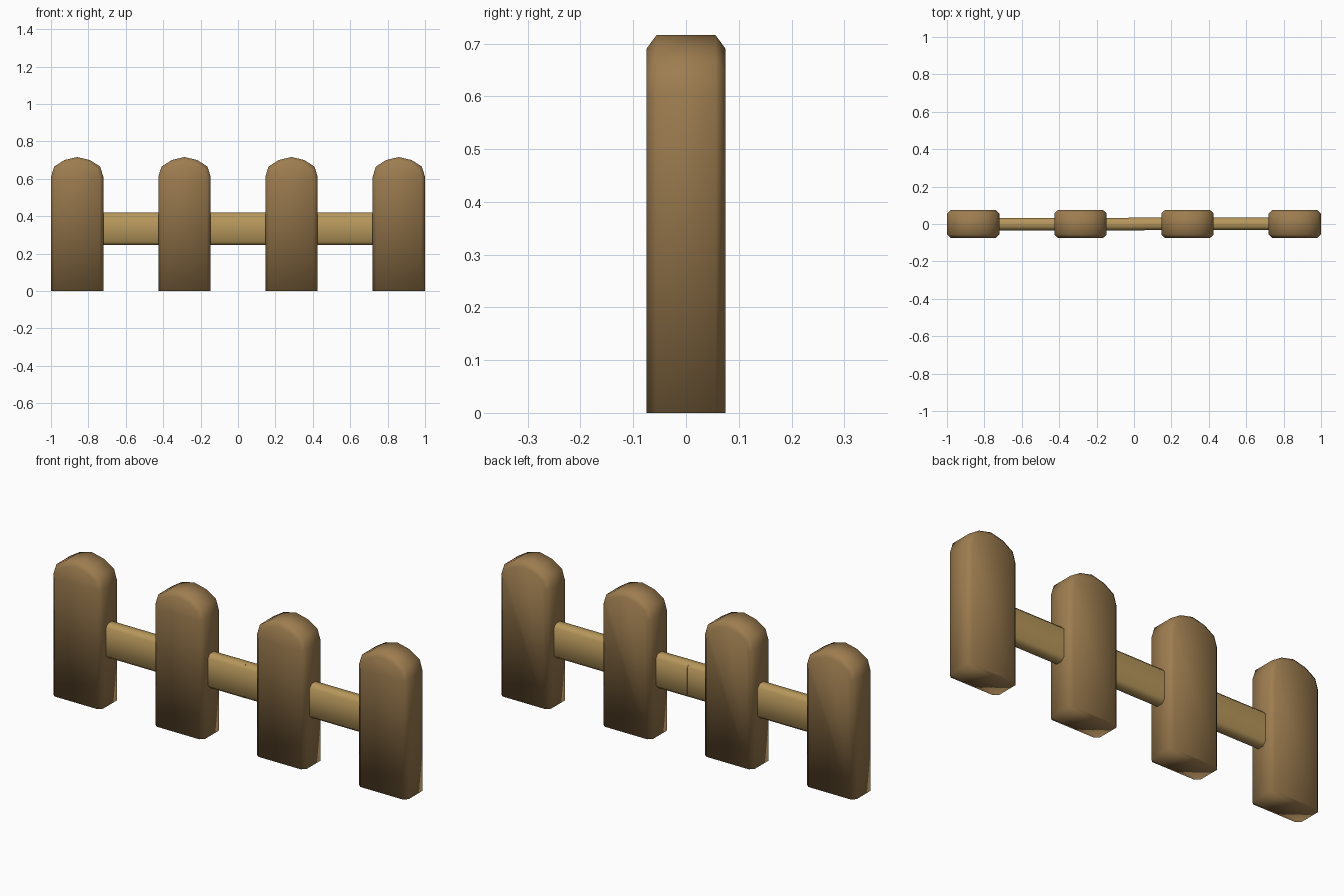
import bpy, bmesh

if "Cube" in bpy.data.objects:
    bpy.data.objects.remove(bpy.data.objects["Cube"])


def material(name, color):
    m = bpy.data.materials.new(name)
    m.diffuse_color = color
    m.use_nodes = True
    m.node_tree.nodes["Principled BSDF"].inputs["Base Color"].default_value = m.diffuse_color
    return m


picket_wood = material("picket_wood", (0.34, 0.205, 0.08, 1))
rail_wood = material("rail_wood", (0.47, 0.31, 0.105, 1))


def loft(name, rings, mat):
    """Join matching closed rings of points and cap both ends, smooth shaded."""
    bm = bmesh.new()
    loops = [[bm.verts.new(p) for p in ring] for ring in rings]
    n = len(loops[0])
    for a, b in zip(loops, loops[1:]):
        for i in range(n):
            j = (i + 1) % n
            bm.faces.new((a[i], a[j], b[j], b[i]))
    bm.faces.new(loops[0])
    bm.faces.new(loops[-1])
    bmesh.ops.recalc_face_normals(bm, faces=bm.faces)
    for f in bm.faces:
        f.smooth = True
    me = bpy.data.meshes.new(name)
    bm.to_mesh(me)
    bm.free()
    me.materials.append(mat)
    ob = bpy.data.objects.new(name, me)
    bpy.context.collection.objects.link(ob)
    return ob


# Pickets: rounded-top outline, inset on the front and back faces
def outline(y, half):
    right = [(x, z) for x, z in half]
    left = [(-x, z) for x, z in reversed(half[:-1])]
    return [(x, y, z) for x, z in right + left]


full = [(0.14, 0), (0.14, 0.61), (0.123, 0.665), (0.068, 0.70), (0, 0.716)]
inset = [(0.12, 0), (0.12, 0.602), (0.106, 0.647), (0.059, 0.677), (0, 0.69)]
for k, x in enumerate((-0.86, -0.286, 0.286, 0.86)):
    picket = loft(f"picket_{k + 1}",
                  [outline(-0.075, inset), outline(-0.056, full),
                   outline(0.056, full), outline(0.075, inset)], picket_wood)
    picket.location.x = x


# Rails: two chamfered boards that overlap near the middle
def section(x, dy):
    hy, hz, c, zc = 0.033, 0.087, 0.017, 0.332
    pts = [(hy - c, -hz), (hy, -hz + c), (hy, hz - c), (hy - c, hz),
           (c - hy, hz), (-hy, hz - c), (-hy, c - hz), (c - hy, -hz)]
    return [(x, y + dy, z + zc) for y, z in pts]


for name, x0, x1, dy in (("rail_left", -0.82, 0.055, -0.0005),
                         ("rail_right", -0.03, 0.82, 0.0005)):
    rail = loft(name, [section(x0, dy), section(x1, dy)], rail_wood)
    bpy.context.view_layer.objects.active = rail
    rail.select_set(True)
    bpy.ops.object.shade_smooth_by_angle(angle=1.0)
    rail.select_set(False)
